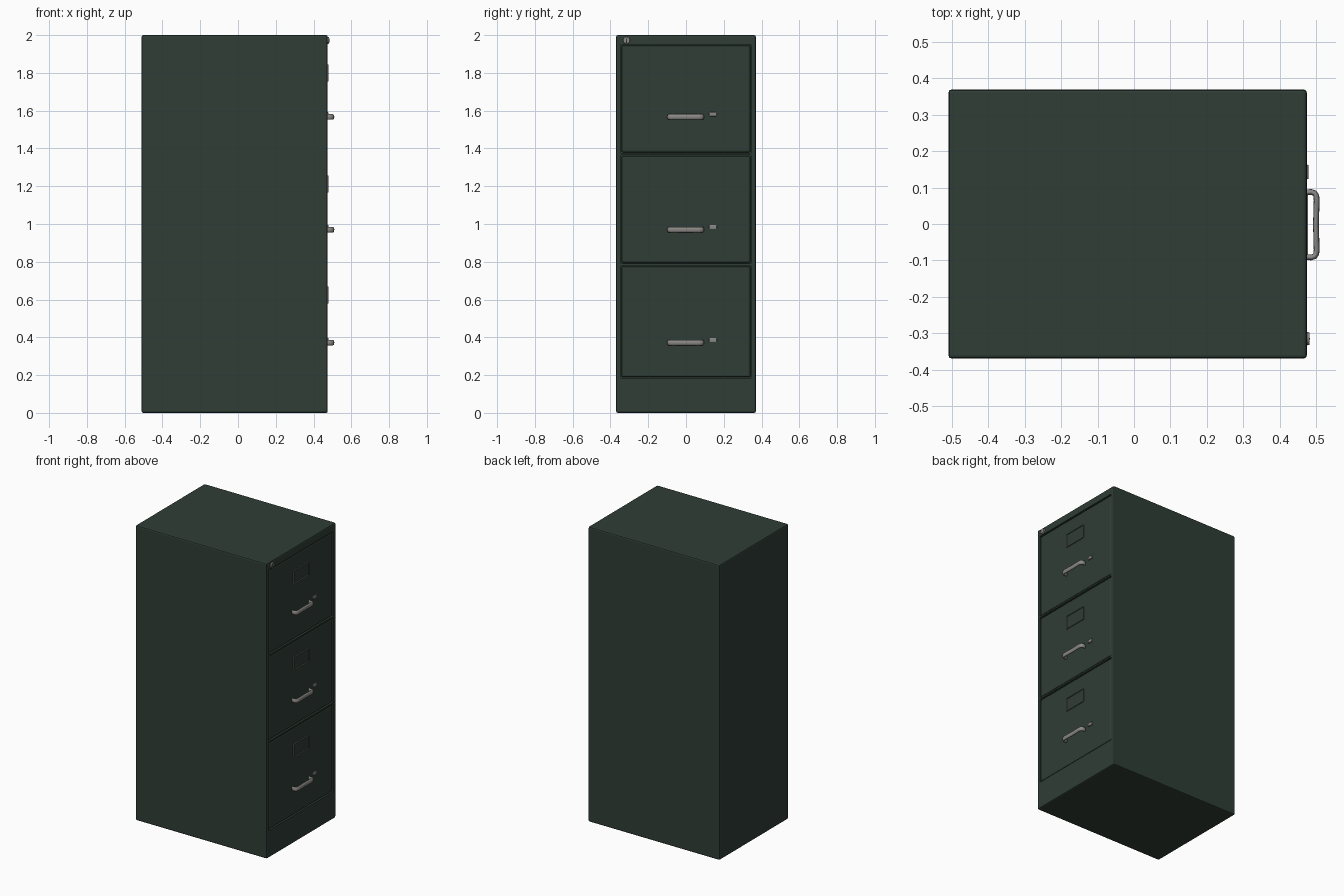
import bpy, bmesh, math
from mathutils import Vector, Matrix

if "Cube" in bpy.data.objects:
    bpy.data.objects.remove(bpy.data.objects["Cube"])


def material(name, rgb):
    m = bpy.data.materials.new(name)
    m.diffuse_color = (*rgb, 1)
    m.use_nodes = True
    m.node_tree.nodes["Principled BSDF"].inputs["Base Color"].default_value = m.diffuse_color
    return m


GREEN = material("green_paint", (0.028, 0.047, 0.036))
METAL = material("metal", (0.26, 0.25, 0.24))


def finish(bm, name, mat, smooth=False):
    bmesh.ops.recalc_face_normals(bm, faces=bm.faces)
    me = bpy.data.meshes.new(name)
    bm.to_mesh(me)
    bm.free()
    ob = bpy.data.objects.new(name, me)
    bpy.context.collection.objects.link(ob)
    me.materials.append(mat)
    for p in me.polygons:
        p.use_smooth = smooth
    return ob


def box_mesh(lo, hi, bevel, segments=1):
    lo, hi = Vector(lo), Vector(hi)
    bm = bmesh.new()
    bmesh.ops.create_cube(bm, size=1, matrix=Matrix.Translation((lo + hi) / 2)
                          @ Matrix.Diagonal((*(hi - lo), 1)))
    bmesh.ops.bevel(bm, geom=bm.edges[:], offset=bevel, segments=segments,
                    profile=0.5, affect='EDGES')
    return bm


FRONT = 0.475
HALF = 0.345
OPENINGS = [(0.185, 0.78), (0.79, 1.365), (1.375, 1.95)]

# Cabinet body with three shallow drawer recesses in its +x side
bm = box_mesh((-0.51, -0.37, 0), (FRONT, 0.37, 2), 0.009, 2)
cuts = [((0, y, 0), (0, 1, 0)) for y in (-HALF, HALF)]
cuts += [((0, 0, z), (0, 0, 1)) for pair in OPENINGS for z in pair]
for co, no in cuts:
    bmesh.ops.bisect_plane(bm, geom=bm.verts[:] + bm.edges[:] + bm.faces[:],
                           plane_co=co, plane_no=no)
bm.normal_update()
recess = []
for f in bm.faces:
    c = f.calc_center_median()
    if f.normal.x > 0.9 and c.x > FRONT - 0.001 and abs(c.y) < HALF:
        if any(a < c.z < b for a, b in OPENINGS):
            recess.append(f)
out = bmesh.ops.extrude_discrete_faces(bm, faces=recess)
for f in out["faces"]:
    bmesh.ops.translate(bm, verts=f.verts[:], vec=(-0.02, 0, 0))
finish(bm, "cabinet_body", GREEN)


# Swept bar handle, taller than it is thick
def handle(name, z):
    path = [(0.465, 0.088), (0.487, 0.09), (0.496, 0.087), (0.501, 0.08), (0.502, 0.068)]
    path += [(0.5, 0.0)] + [(x, -y) for x, y in reversed(path)]
    n = 12
    bm = bmesh.new()
    rings = []
    for i, p in enumerate(path):
        a, b = path[max(i - 1, 0)], path[min(i + 1, len(path) - 1)]
        t = Vector((b[0] - a[0], b[1] - a[1], 0)).normalized()
        side = Vector((-t.y, t.x, 0))
        ring = []
        for k in range(n):
            u = 2 * math.pi * k / n
            c = Vector((p[0], p[1] - 0.002, z))
            ring.append(bm.verts.new(c + side * 0.008 * math.cos(u)
                                     + Vector((0, 0, 0.015 * math.sin(u)))))
        rings.append(ring)
    for r, s in zip(rings, rings[1:]):
        for k in range(n):
            j = (k + 1) % n
            bm.faces.new((r[k], r[j], s[j], s[k]))
    bm.faces.new(rings[0])
    bm.faces.new(rings[-1])
    finish(bm, name, METAL, True)


# Rectangular label frame, open in the middle
def label_frame(name, z):
    bm = bmesh.new()
    vs = [bm.verts.new((0.468, y, z + dz)) for y, dz in
          ((-0.085, -0.045), (0.08, -0.045), (0.08, 0.045), (-0.085, 0.045))]
    face = bm.faces.new(vs)
    bmesh.ops.inset_region(bm, faces=[face], thickness=0.014, use_boundary=True)
    bmesh.ops.delete(bm, geom=[face], context='FACES')
    ext = bmesh.ops.extrude_face_region(bm, geom=bm.faces[:], use_keep_orig=True)
    bmesh.ops.translate(bm, vec=(0.01, 0, 0),
                        verts=[g for g in ext["geom"] if isinstance(g, bmesh.types.BMVert)])
    finish(bm, name, METAL)


# Drawers, each with a label frame, handle and thumb latch
names = ("bottom", "middle", "top")
for name, (a, b), zh, zl in zip(names, OPENINGS, (0.372, 0.97, 1.567), (0.623, 1.213, 1.8)):
    g = 0.004
    bm = box_mesh((0.45, -HALF + g, a + g), (0.472, HALF - g, b - g), 0.009, 2)
    finish(bm, name + "_drawer", GREEN)
    label_frame(name + "_label_frame", zl)
    handle(name + "_handle", zh)
    bm = box_mesh((0.465, 0.123, zh + 0.003), (0.48, 0.163, zh + 0.025), 0.004, 2)
    finish(bm, name + "_latch", METAL)

# Round lock in the upper corner, with a raised key slot bar
bm = bmesh.new()
bmesh.ops.create_cone(bm, cap_ends=True, segments=24, radius1=0.02, radius2=0.017, depth=0.015,
                      matrix=Matrix.Translation((0.475, -0.315, 1.972))
                      @ Matrix.Rotation(math.pi / 2, 4, 'Y'))
finish(bm, "lock", METAL)
bm = box_mesh((0.478, -0.317, 1.962), (0.4835, -0.313, 1.982), 0.0005)
finish(bm, "lock_keyway", GREEN)
